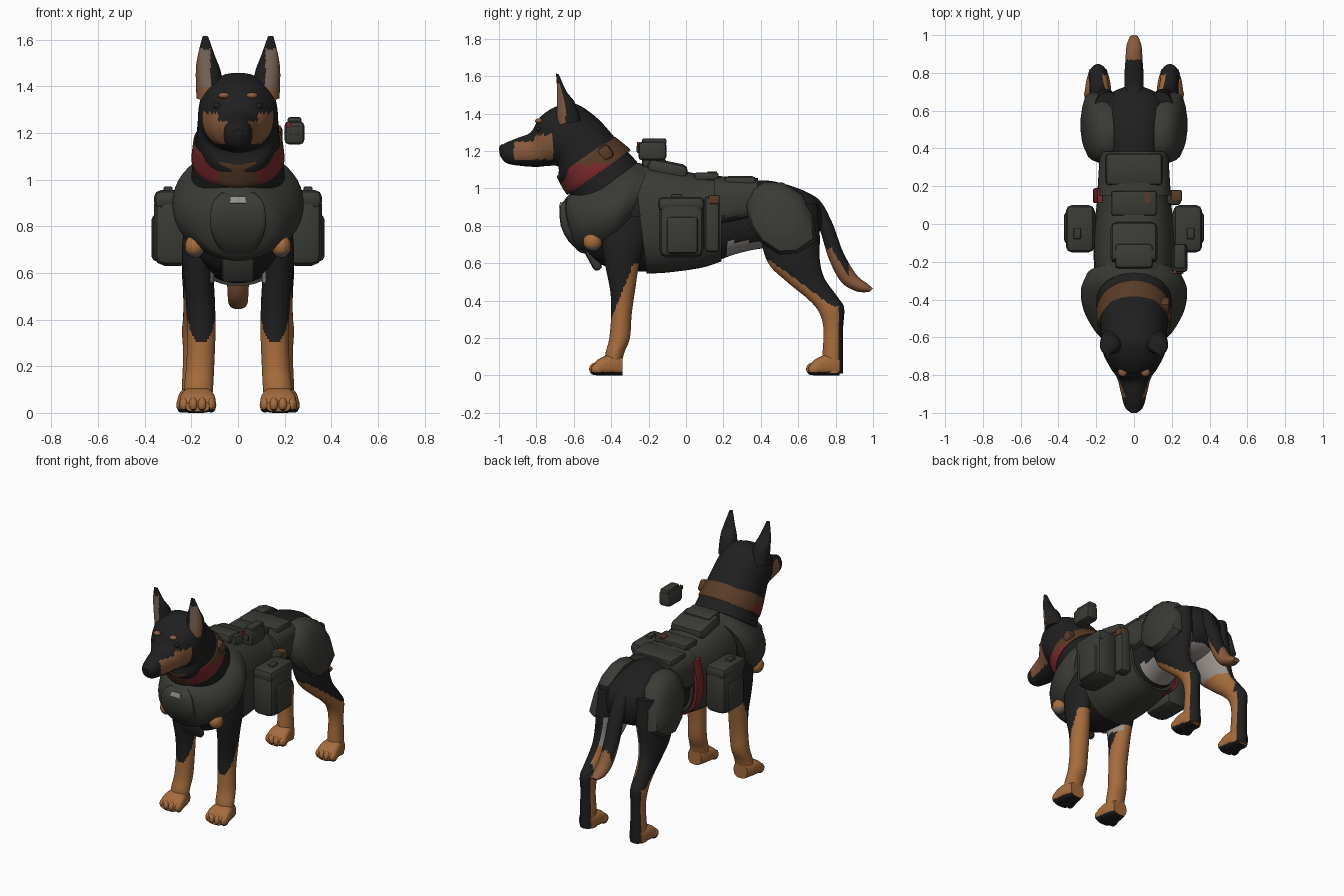
import bpy, bmesh, math
from mathutils import Vector, Matrix

default_cube = bpy.data.objects.get("Cube")
if default_cube:
    bpy.data.objects.remove(default_cube, do_unlink=True)

# Flat colours
COLOURS = {
    "black_fur": (.014, .014, .014), "vest_fabric": (.042, .044, .036),
    "tan_fur": (.38, .15, .045), "dark_tan_fur": (.25, .105, .045), "collar_brown": (.1, .045, .02),
    "red_webbing": (.2, .022, .025), "ear_grey": (.2, .14, .11),
    "belly_grey": (.32, .29, .27), "pale_label": (.3, .3, .28),
}
ORDER = list(COLOURS)
MATERIALS = []
for mat_name, rgb in COLOURS.items():
    mat = bpy.data.materials.new(mat_name)
    mat.use_nodes = True
    mat.diffuse_color = (*rgb, 1)
    bsdf = mat.node_tree.nodes["Principled BSDF"]
    bsdf.inputs["Base Color"].default_value = (*rgb, 1)
    bsdf.inputs["Roughness"].default_value = .8
    MATERIALS.append(mat)
PARTS = []


def finish(bm, name, rule):
    """Turn a bmesh into an object; rule is a colour name or a function of face centre and normal."""
    bmesh.ops.recalc_face_normals(bm, faces=bm.faces)
    for face in bm.faces:
        centre = face.calc_center_median()
        normal = face.normal.copy()
        if centre.x < 0:
            centre.x, normal.x = -centre.x, -normal.x
        colour = rule if isinstance(rule, str) else rule(centre, normal)
        face.material_index = ORDER.index(colour)
    mesh = bpy.data.meshes.new(name)
    bm.to_mesh(mesh)
    bm.free()
    for mat in MATERIALS:
        mesh.materials.append(mat)
    obj = bpy.data.objects.new(name, mesh)
    bpy.context.collection.objects.link(obj)
    PARTS.append(obj)


def skin(bm, rings):
    """Bridge rings of points and close both ends."""
    loops = [[bm.verts.new(p) for p in ring] for ring in rings]
    n = len(loops[0])
    for a, b in zip(loops, loops[1:]):
        for i in range(n):
            bm.faces.new((a[i], a[(i + 1) % n], b[(i + 1) % n], b[i]))
    bm.faces.new(loops[0])
    bm.faces.new(loops[-1])


def loft(name, rows, rule, side=1, power=2, steps=10, sides=44):
    """Loft ovals; each row is edge A (y, z), edge B (y, z), half width and optional x centre."""
    rows = [Vector((*r, 0)[:6]) for r in rows]
    dense = []
    for i in range(len(rows) - 1):
        p0, p1, p2 = rows[max(i - 1, 0)], rows[i], rows[i + 1]
        p3 = rows[min(i + 2, len(rows) - 1)]
        for k in range(steps):
            t = k / steps
            dense.append(p1 + (p2 - p0) * (t / 2) + (p0 * 2 - p1 * 5 + p2 * 4 - p3) * (t * t / 2)
                         + (p1 * 3 - p0 - p2 * 3 + p3) * (t ** 3 / 2))
    dense.append(rows[-1])

    def squash(v):
        return math.copysign(abs(v) ** (2 / power), v)
    rings = []
    for ya, za, yb, zb, w, xc in dense:
        ring = []
        for k in range(sides):
            a = math.tau * k / sides
            u, v = squash(math.cos(a)), squash(math.sin(a))
            ring.append((side * (xc + w * u), (ya + yb + v * (ya - yb)) / 2, (za + zb + v * (za - zb)) / 2))
        rings.append(ring)
    bm = bmesh.new()
    skin(bm, rings)
    finish(bm, name, rule)


def pillow(name, outline, x_in, x_out, lean, colour, side):
    """Puffed side panel from a (y, z) outline, leaning inward with height."""
    cy = sum(p[0] for p in outline) / len(outline)
    cz = sum(p[1] for p in outline) / len(outline)
    rings = []
    for scale, t in ((.95, 0), (1, .4), (.9, .75), (.6, .95), (.25, 1)):
        ring = []
        for y, z in outline:
            dy, dz = (y - cy) * scale, (z - cz) * scale
            ring.append((side * (x_in + (x_out - x_in) * t - lean * dz), cy + dy, cz + dz))
        rings.append(ring)
    bm = bmesh.new()
    skin(bm, rings)
    finish(bm, name, colour)


def box(name, centre, size, colour, bevel=.02, tilt=0):
    bm = bmesh.new()
    bmesh.ops.create_cube(bm, size=1, matrix=Matrix.Translation(centre) @ Matrix.Rotation(tilt, 4, 'X')
                          @ Matrix.Diagonal((*size, 1)))
    if bevel:
        bmesh.ops.bevel(bm, geom=bm.edges[:], offset=bevel, segments=2, affect='EDGES', profile=.5)
    finish(bm, name, colour)


def blob(name, centre, size, colour):
    bm = bmesh.new()
    bmesh.ops.create_uvsphere(bm, u_segments=16, v_segments=12, radius=1,
                              matrix=Matrix.Translation(centre) @ Matrix.Diagonal((*size, 1)))
    finish(bm, name, colour)


# Colour rules for the coat
def face_rule(c, n):
    top = 1.25 if c.y < -.81 else 1.285
    cheek = -.92 < c.y < -.71 and 1.155 < c.z < top and c.x > .046
    return "dark_tan_fur" if cheek else "black_fur"


def ear_rule(c, n):
    if n.y > -.2 or c.x < .118 or c.z > 1.56:
        return "black_fur"
    return "dark_tan_fur" if c.z < 1.39 or c.x > .166 else "ear_grey"


def front_leg_rule(c, n):
    if n.x < -.5 and c.z > .56 and c.y > -.4:
        return "belly_grey"
    return "tan_fur" if c.z < .31 or (c.z < .6 and c.y > -.4 + (c.z - .3) * .4) else "black_fur"


def hind_leg_rule(c, n):
    if n.x < -.4 and c.y > .5 and .54 < c.z < .74:
        return "belly_grey"
    edge = .815 if c.z < .37 else .47 + (.6 - c.z) * 1.35
    inner = n.x < -.4 and c.y < .79 and c.z < .62
    return "tan_fur" if inner or (c.y < edge and c.z < .62) else "black_fur"


def tail_rule(c, n):
    tip = c.z < .68 and (c.y < .79 + (.66 - c.z) * .6 or c.y > .87)
    return "dark_tan_fur" if tip else "black_fur"


def paw_rule(c, n):
    return "black_fur" if c.z < .02 else "tan_fur"


# Body, head and tail
loft("torso", [(-.58, .9, -.56, .7, .1), (-.48, 1, -.47, .6, .19), (-.3, 1.08, -.3, .56, .2),
               (-.1, 1.06, -.12, .56, .195), (.1, 1.03, .08, .585, .18), (.3, 1.04, .27, .65, .155),
               (.45, 1.04, .42, .68, .165), (.6, 1, .58, .68, .17), (.69, .95, .68, .72, .13),
               (.73, .88, .72, .78, .05)],
     lambda c, n: "belly_grey" if c.z < .715 and c.y > .22 and n.z < -.2 else "black_fur", power=2.3)
loft("head_and_neck", [(-1, 1.215, -.995, 1.175, .02), (-.97, 1.24, -.96, 1.135, .05),
                       (-.9, 1.27, -.88, 1.12, .07), (-.83, 1.3, -.8, 1.115, .09),
                       (-.78, 1.38, -.74, 1.12, .125), (-.7, 1.435, -.69, 1.12, .16),
                       (-.6, 1.455, -.68, 1.1, .17), (-.48, 1.38, -.68, 1.04, .175),
                       (-.37, 1.26, -.63, .98, .185), (-.26, 1.14, -.58, .9, .2)], face_rule, power=2.2)
loft("tail", [(.6, 1, .6, .88, .05), (.71, .94, .68, .84, .05), (.78, .82, .715, .78, .05),
              (.84, .66, .765, .62, .05), (.91, .54, .83, .5, .045), (.97, .49, .91, .45, .04),
              (1, .465, .98, .445, .022)], tail_rule)
blob("nose", (0, -.98, 1.21), (.03, .02, .026), "black_fur")

# Collar
loft("collar", [(-.385, 1.26, -.675, 1.06, .18), (-.38, 1.275, -.69, 1.06, .19),
                (-.3, 1.21, -.64, .97, .2), (-.31, 1.2, -.62, .98, .19)],
     lambda c, n: "red_webbing" if c.z < 1.13 and c.x > .08 else "collar_brown", steps=4)
box("collar_buckle", (.16, -.43, 1.19), (.06, .07, .08), "collar_brown", tilt=.6)

# Vest
loft("chest_plate", [(-.655, .93, -.63, .74, .08), (-.62, .97, -.57, .66, .18),
                     (-.53, 1.02, -.48, .655, .245), (-.42, 1.08, -.43, .66, .275),
                     (-.3, 1.13, -.38, .68, .28), (-.2, 1.12, -.34, .73, .25)],
     "vest_fabric", power=2)
loft("chest_panel", [(-.645, .94, -.63, .945, .07), (-.675, .9, -.64, .9, .11), (-.67, .8, -.62, .8, .12),
                     (-.63, .72, -.56, .72, .09), (-.59, .68, -.53, .69, .06)], "vest_fabric", power=4, steps=2)
box("chest_strap", (0, -.5, .63), (.14, .05, .15), "vest_fabric", tilt=.5)
box("chest_label", (0, -.672, .912), (.07, .008, .03), "pale_label", bevel=0, tilt=-.25)
loft("vest_body", [(-.28, 1.14, -.21, .545, .21), (-.1, 1.11, -.1, .55, .215),
                   (.08, 1.075, .08, .575, .2), (.19, 1.065, .19, .61, .187)],
     "vest_fabric", power=2.5)
loft("vest_rear", [(.15, 1.065, .15, .76, .195), (.28, 1.06, .28, .8, .187), (.385, 1.055, .37, .82, .18)],
     lambda c, n: "vest_fabric" if c.z > .85 else "black_fur", power=3)
box("rear_pad", (0, .29, 1.035), (.3, .17, .06), "vest_fabric")
box("back_pad", (0, .11, 1.065), (.24, .13, .04), "vest_fabric", bevel=.012)
box("top_pouch", (0, -.1, 1.1), (.25, .22, .09), "vest_fabric", bevel=.035, tilt=-.2)
box("top_pouch_flap", (0, -.17, 1.135), (.2, .13, .06), "vest_fabric", bevel=.02, tilt=-.08)
box("handle_strap", (.07, .14, 1.085), (.03, .05, .01), "collar_brown", bevel=0)
loft("red_strap", [(.11, 1, .19, 1, .013, .18), (.11, .85, .19, .85, .013, .205),
                   (.11, .7, .19, .7, .013, .185), (.11, .62, .19, .62, .013, .11)],
     "red_webbing", side=-1, power=4, steps=4, sides=12)
box("side_pouch", (.21, .14, .81), (.08, .08, .3), "vest_fabric")
box("pouch_tab", (.225, .15, .94), (.06, .06, .05), "collar_brown", bevel=.01)

# Floating camera
box("camera_body", (.242, -.18, 1.2), (.085, .15, .1), "vest_fabric")
box("camera_top", (.242, -.17, 1.25), (.06, .13, .035), "vest_fabric", bevel=.01)
box("camera_lens", (.242, -.256, 1.21), (.04, .015, .04), "vest_fabric", bevel=.005)
box("camera_button", (.215, -.255, 1.235), (.02, .012, .025), "red_webbing", bevel=0)

# Paired parts
for side, tag in ((1, "left"), (-1, "right")):
    # Head details
    loft("ear_" + tag, [(-.69, 1.34, -.56, 1.36, .06, .118), (-.69, 1.46, -.595, 1.46, .054, .127),
                        (-.69, 1.54, -.64, 1.52, .037, .136), (-.695, 1.615, -.68, 1.61, .012, .14)],
         ear_rule, side)
    blob("brow_" + tag, (side * .06, -.785, 1.36), (.025, .022, .014), "dark_tan_fur")
    blob("eye_" + tag, (side * .088, -.785, 1.315), (.018, .016, .014), "black_fur")
    blob("chest_patch_" + tag, (side * .185, -.5, .715), (.043, .05, .05),
         lambda c, n: "ear_grey" if c.z < .69 else "tan_fur")

    # Legs and paws
    loft("front_leg_" + tag, [(-.46, .85, -.2, .85, .06, .165), (-.45, .7, -.22, .7, .075, .165),
                              (-.43, .58, -.25, .6, .065, .168), (-.405, .45, -.27, .47, .062, .16),
                              (-.4, .33, -.29, .33, .06, .157), (-.41, .2, -.3, .2, .06, .162),
                              (-.43, .12, -.33, .12, .062, .168), (-.44, .04, -.35, .04, .06, .172)],
         front_leg_rule, side)
    loft("hind_leg_" + tag, [(.42, .9, .7, .92, .08, .14), (.4, .75, .715, .75, .085, .15),
                             (.44, .6, .715, .62, .075, .165), (.54, .5, .74, .52, .06, .175),
                             (.65, .41, .81, .42, .05, .185), (.71, .34, .845, .36, .05, .19),
                             (.735, .25, .84, .25, .045, .19), (.73, .12, .84, .12, .05, .19),
                             (.72, .01, .84, .01, .053, .19)], hind_leg_rule, side)
    for part, heel, x, wide in (("front", -.34, .173, 1), ("hind", .82, .19, .9)):
        loft(f"{part}_paw_{tag}", [(heel, .1, heel, 0, .05 * wide, x), (heel - .07, .11, heel - .06, 0, .07 * wide, x),
                                   (heel - .13, .085, heel - .13, 0, .076 * wide, x),
                                   (heel - .165, .05, heel - .165, .005, .05 * wide, x)], paw_rule, side, power=2.8)
        for i in (-1.5, -.5, .5, 1.5):
            toe_y = heel - .15 + abs(i) * .012
            blob(f"{part}_toe_{tag}", (side * (x + i * .038 * wide), toe_y, .034), (.023, .034, .033), paw_rule)

    # Hip guard and saddle bag
    pillow("hip_guard_" + tag, [(.32, .92), (.36, 1), (.42, 1.035), (.52, 1.03), (.62, .97), (.68, .86), (.7, .72),
                                (.6, .65), (.5, .645), (.4, .71), (.34, .8)], .14, .265, .2, "vest_fabric", side)
    box("saddle_bag_" + tag, (side * .28, -.025, .785), (.16, .24, .31), "vest_fabric", bevel=.045)
    box("bag_flap_" + tag, (side * .285, -.025, .915), (.15, .25, .08), "vest_fabric", bevel=.03)
    box("bag_pocket_" + tag, (side * .345, -.02, .75), (.05, .17, .2), "vest_fabric", bevel=.02)
    box("bag_clip_" + tag, (side * .3, -.05, .955), (.04, .06, .03), "vest_fabric", bevel=.008)

# Smooth shading with sharp creases kept
bpy.ops.object.select_all(action='DESELECT')
for part in PARTS:
    part.select_set(True)
bpy.context.view_layer.objects.active = PARTS[0]
bpy.ops.object.shade_smooth_by_angle(angle=math.radians(40))
